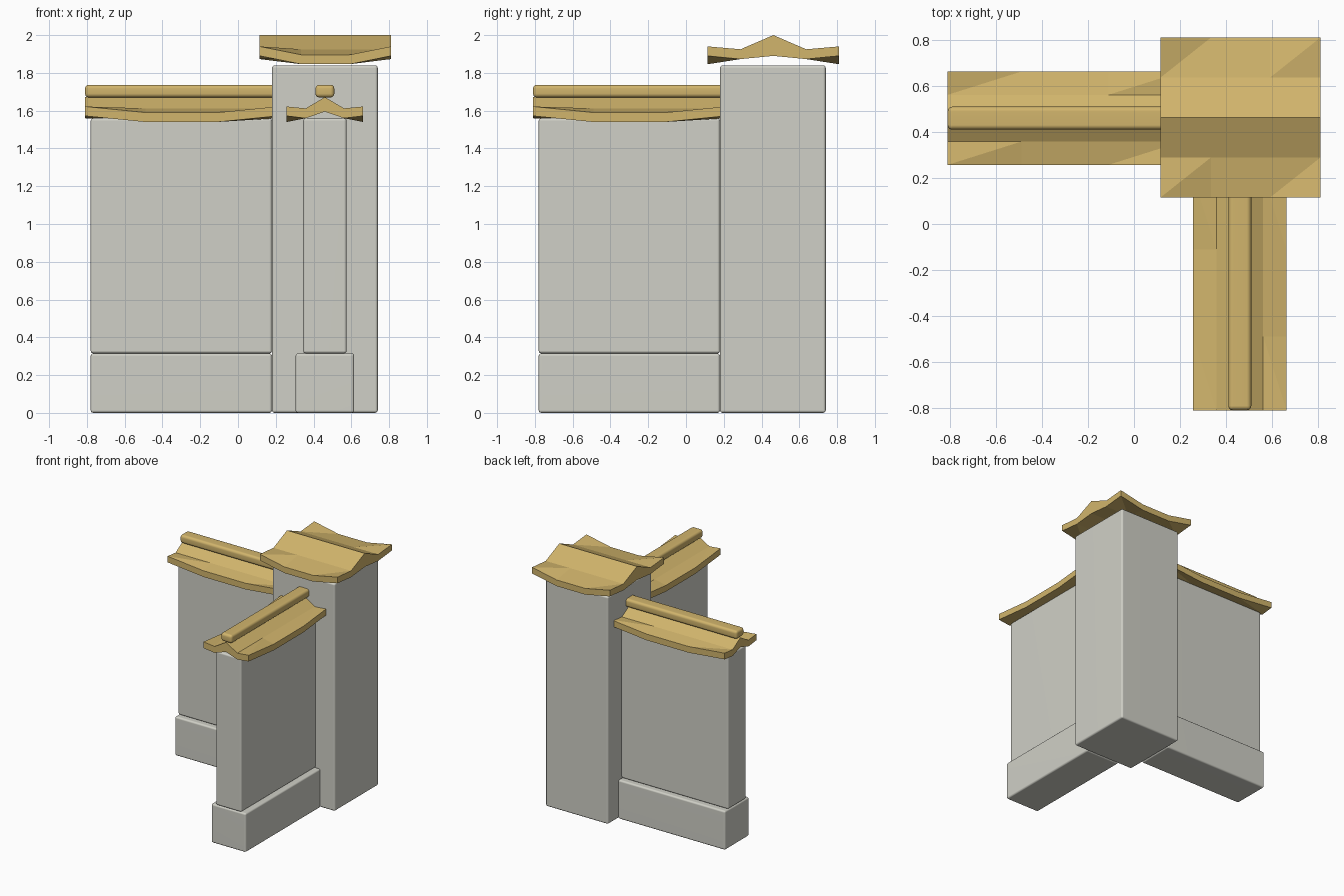
import bpy, bmesh, math
from mathutils import Vector, Matrix

old = bpy.data.objects.get("Cube")
if old:
    bpy.data.objects.remove(old, do_unlink=True)


def material(name, rgb):
    m = bpy.data.materials.new(name)
    m.use_nodes = True
    m.diffuse_color = (*rgb, 1)
    bsdf = m.node_tree.nodes["Principled BSDF"]
    bsdf.inputs["Base Color"].default_value = (*rgb, 1)
    bsdf.inputs["Roughness"].default_value = 0.8
    return m


STONE = material("pale grey stone", (0.63, 0.63, 0.57))
TILE = material("ochre roof tile", (0.64, 0.46, 0.15))

CORNER = 0.46                       # x and y of the corner post axis
TURN = Matrix.Rotation(math.pi / 2, 4, "Z")


def finish(name, bm, mat, place):
    bmesh.ops.recalc_face_normals(bm, faces=bm.faces)
    mesh = bpy.data.meshes.new(name)
    bm.to_mesh(mesh)
    bm.free()
    mesh.materials.append(mat)
    ob = bpy.data.objects.new(name, mesh)
    ob.matrix_world = place
    bpy.context.collection.objects.link(ob)
    return ob


def block(name, length, width, low, high, mat, place, bevel=0.014):
    """Box with rounded edges, centred on the placement axis."""
    bm = bmesh.new()
    bmesh.ops.create_cube(bm, size=1)
    bmesh.ops.scale(bm, vec=(length, width, high - low), verts=bm.verts)
    bmesh.ops.translate(bm, vec=(0, 0, (low + high) / 2), verts=bm.verts)
    ob = finish(name, bm, mat, place)
    mod = ob.modifiers.new("rounded edges", "BEVEL")
    mod.width = bevel
    mod.segments = 3
    for p in ob.data.polygons:
        p.use_smooth = True
    ob.modifiers.new("face normals", "WEIGHTED_NORMAL")
    return ob


def roof(name, length, width, place, ridge, kink, eave, sag):
    """Sagging roof slab; ridge, kink and eave are (top, bottom) heights."""
    bm = bmesh.new()
    xs = [length * f for f in (-0.5, -0.185, 0.185, 0.5)]
    ys = [width * f for f in (-0.5, -0.25, 0, 0.25, 0.5)]
    rows = (eave, kink, ridge, kink, eave)
    layers = []
    for side in (0, 1):
        grid = []
        for i, x in enumerate(xs):
            column = []
            for j, y in enumerate(ys):
                drop = sag if i in (1, 2) and j in (0, 4) else 0
                column.append(bm.verts.new((x, y, rows[j][side] - drop)))
            grid.append(column)
        layers.append(grid)
        for i in range(3):
            for j in range(4):
                a, b = grid[i][j], grid[i + 1][j]
                c, d = grid[i + 1][j + 1], grid[i][j + 1]
                bm.faces.new((a, b, c))
                bm.faces.new((a, c, d))
    # Rim between the upper and lower skins
    top, under = layers
    for j in range(4):
        for i in (0, 3):
            bm.faces.new((top[i][j], top[i][j + 1], under[i][j + 1], under[i][j]))
    for i in range(3):
        for j in (0, 4):
            bm.faces.new((top[i][j], top[i + 1][j], under[i + 1][j], under[i][j]))
    return finish(name, bm, TILE, place)


# Corner post and its cap
post_place = Matrix.Translation((CORNER, CORNER, 0))
block("corner_post", 0.56, 0.56, 0, 1.84, STONE, post_place)
roof("corner_roof", 0.695, 0.695, Matrix.Translation((0.4625, 0.4625, 0)),
     ridge=(2.0, 1.89), kink=(1.925, 1.873), eave=(1.94, 1.89), sag=0.044)

# Two matching wall wings
wings = {
    "side": Matrix.Translation((-0.3, CORNER, 0)),
    "front": Matrix.Translation((CORNER, -0.3, 0)) @ TURN,
}
for wing, place in wings.items():
    block(wing + "_wall_base", 0.96, 0.31, 0, 0.315, STONE, place)
    block(wing + "_wall", 0.96, 0.23, 0.315, 1.56, STONE, place)
    roof(wing + "_wall_roof", 1.02, 0.406, place,
         ridge=(1.672, 1.595), kink=(1.612, 1.56), eave=(1.622, 1.572), sag=0.032)
    block(wing + "_ridge_bar", 1.02, 0.1, 1.67, 1.737, TILE, place, 0.02)
